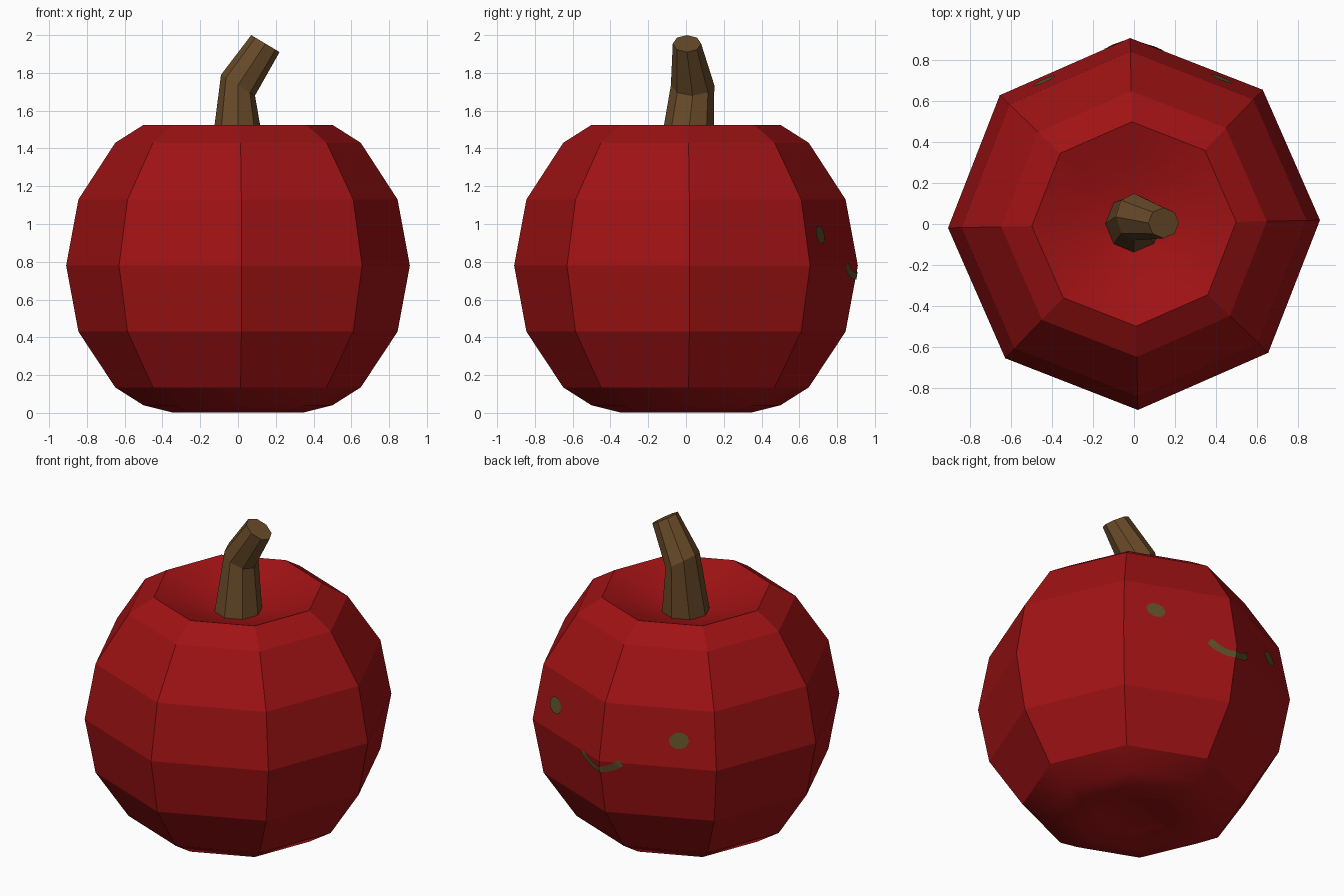
import bpy, bmesh, math
from mathutils import Vector
from mathutils.bvhtree import BVHTree

if "Cube" in bpy.data.objects:
    bpy.data.objects.remove(bpy.data.objects["Cube"])


def material(name, rgb):
    m = bpy.data.materials.new(name)
    m.diffuse_color = (*rgb, 1)
    m.use_nodes = True
    m.node_tree.nodes["Principled BSDF"].inputs["Base Color"].default_value = m.diffuse_color
    return m


RED = material("fruit red", (0.35, 0.006, 0.007))
BROWN = material("stem brown", (0.14, 0.07, 0.022))
OLIVE = material("face olive", (0.11, 0.08, 0.023))


def finish(bm, name, mat):
    me = bpy.data.meshes.new(name)
    bm.to_mesh(me)
    me.materials.append(mat)
    ob = bpy.data.objects.new(name, me)
    bpy.context.collection.objects.link(ob)
    return ob


def loft(bm, rings):
    """Join rings of points with quads; a one-point ring closes the end."""
    rows = [[bm.verts.new(p) for p in r] for r in rings]
    for a, b in zip(rows, rows[1:]):
        n = max(len(a), len(b))
        for i in range(n):
            j = (i + 1) % n
            if len(a) == 1:
                bm.faces.new((a[0], b[j], b[i]))
            elif len(b) == 1:
                bm.faces.new((a[i], a[j], b[0]))
            else:
                bm.faces.new((a[i], a[j], b[j], b[i]))
    return rows


# Eight-sided fruit body with dents above and below
profile = [(0, 0.07), (0.2, 0.04), (0.35, 0.003), (0.5, 0.04), (0.65, 0.135),
           (0.845, 0.43), (0.91, 0.78), (0.845, 1.13), (0.65, 1.43),
           (0.5, 1.525), (0.32, 1.455), (0.14, 1.4), (0, 1.385)]
turn = math.radians(1.2)
rings = []
for r, z in profile:
    n = 8 if r else 1
    rings.append([(r * math.cos(turn + i * math.tau / 8),
                   r * math.sin(turn + i * math.tau / 8), z) for i in range(n)])
bm = bmesh.new()
loft(bm, rings)
bmesh.ops.recalc_face_normals(bm, faces=bm.faces)
for f in bm.faces:
    c = f.calc_center_median()
    dish = c.z > 1.3 and c.xy.length < 0.45
    f.smooth = dish or c.z < 0.1
for e in bm.edges:
    e.smooth = all(f.smooth for f in e.link_faces)
surface = BVHTree.FromBMesh(bm)
finish(bm, "fruit_body", RED)

# Bent eight-sided stem: centre, tilted half axis, depth half axis
sections = [((0, 0, 1.36), (0.145, 0, 0), 0.145),
            ((0, 0.035, 1.735), (0.09, 0, -0.055), 0.115),
            ((0.145, 0.005, 1.955), (0.075, 0, -0.045), 0.075)]
rings = []
for c, u, d in sections:
    rings.append([Vector(c) + Vector(u) * math.cos(k * math.tau / 8)
                  + Vector((0, d, 0)) * math.sin(k * math.tau / 8) for k in range(8)])
bm = bmesh.new()
rows = loft(bm, rings)
bm.faces.new(rows[-1])
bm.faces.new(rows[0][::-1])
bmesh.ops.recalc_face_normals(bm, faces=bm.faces)
finish(bm, "stem", BROWN)


def on_back(x, z):
    """Point just above the back surface of the fruit."""
    hit = surface.ray_cast(Vector((x, 3, z)), Vector((0, -1, 0)))[0]
    return hit + Vector((0, 0.006, 0))


def face_back(bm):
    for f in bm.faces:
        f.normal_update()
        if f.normal.y < 0:
            f.normal_flip()


# Eyes as thin plates on the back
for name, cx in (("left_eye", -0.44), ("right_eye", 0.43)):
    bm = bmesh.new()
    bm.faces.new([bm.verts.new(on_back(cx + 0.055 * math.cos(k * math.tau / 10),
                                       0.943 + 0.05 * math.sin(k * math.tau / 10)))
                  for k in range(10)])
    face_back(bm)
    finish(bm, name, OLIVE)

# Curved smile strip across the back corner
bm = bmesh.new()
pairs = []
for i in range(17):
    t = i / 8 - 1
    x, z = 0.14 * t, 0.725 + 0.055 * t * t
    h = 0.019
    pairs.append([bm.verts.new(on_back(x - h * 0.6 * t, z + h)),
                  bm.verts.new(on_back(x + h * 0.6 * t, z - h))])
for a, b in zip(pairs, pairs[1:]):
    bm.faces.new((a[0], b[0], b[1], a[1]))
face_back(bm)
finish(bm, "smile", OLIVE)
